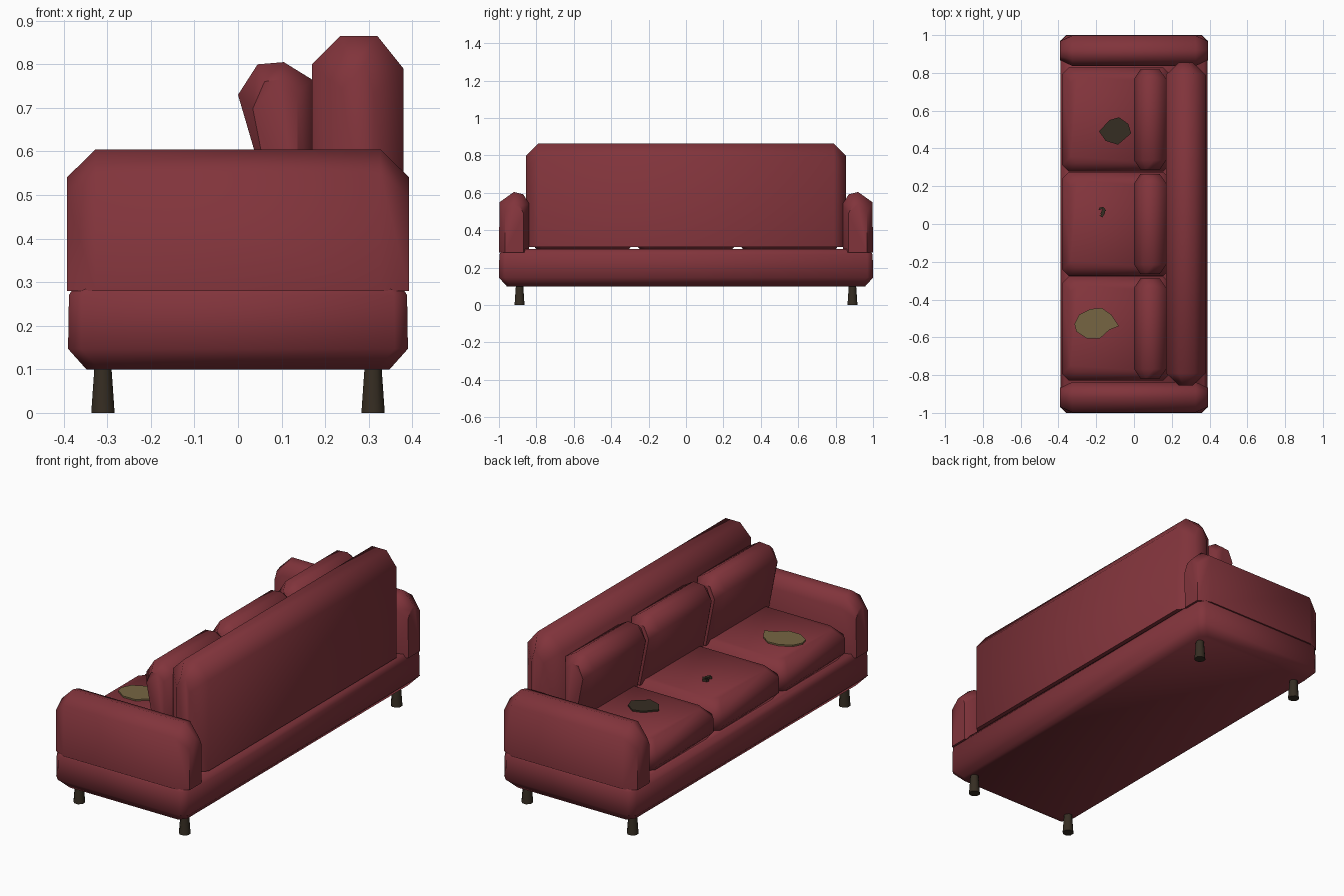
import bpy, bmesh, math
from mathutils import Vector

if "Cube" in bpy.data.objects:
    bpy.data.objects.remove(bpy.data.objects["Cube"], do_unlink=True)


def make_material(name, rgb):
    m = bpy.data.materials.new(name)
    m.use_nodes = True
    m.diffuse_color = (*rgb, 1)
    m.node_tree.nodes["Principled BSDF"].inputs["Base Color"].default_value = (*rgb, 1)
    m.node_tree.nodes["Principled BSDF"].inputs["Roughness"].default_value = 0.8
    return m


RED = make_material("red upholstery", (0.22, 0.034, 0.044))
WOOD = make_material("dark wood", (0.036, 0.026, 0.016))
OLIVE = make_material("olive stain", (0.18, 0.13, 0.055))


def loft(name, sections, mat, smooth=50):
    """Skin a list of closed rings and cap both ends."""
    bm = bmesh.new()
    rings = [[bm.verts.new(p) for p in ring] for ring in sections]
    n = len(rings[0])
    for a, b in zip(rings, rings[1:]):
        for i in range(n):
            j = (i + 1) % n
            bm.faces.new((a[i], a[j], b[j], b[i]))
    bm.faces.new(rings[0])
    bm.faces.new(rings[-1])
    bmesh.ops.recalc_face_normals(bm, faces=bm.faces)
    mesh = bpy.data.meshes.new(name)
    bm.to_mesh(mesh)
    bm.free()
    mesh.materials.append(mat)
    obj = bpy.data.objects.new(name, mesh)
    bpy.context.collection.objects.link(obj)
    if smooth:
        bpy.ops.object.select_all(action="DESELECT")
        obj.select_set(True)
        bpy.context.view_layer.objects.active = obj
        bpy.ops.object.shade_smooth_by_angle(angle=math.radians(smooth))
    return obj


def octagon(x0, x1, y0, y1, z, inset, cut):
    """Rectangle with cut corners at height z."""
    x0, x1, y0, y1 = x0 + inset, x1 - inset, y0 + inset, y1 - inset
    return [(x0 + cut, y0, z), (x1 - cut, y0, z), (x1, y0 + cut, z), (x1, y1 - cut, z),
            (x1 - cut, y1, z), (x0 + cut, y1, z), (x0, y1 - cut, z), (x0, y0 + cut, z)]


def shrink(profile, su, drop):
    """Narrow a (u, z) profile, lower its top and keep its foot level."""
    us = [u for u, _ in profile]
    zs = [z for _, z in profile]
    mid, low, high = (min(us) + max(us)) / 2, min(zs), max(zs)
    k = 1 - drop / (high - low)
    return [(mid + (u - mid) * su, low + (z - low) * k) for u, z in profile]


def padded(name, profile, axis, lo, hi, soft, su, drop):
    """Upholstered bar: profile swept along an axis with tapered ends."""
    small = shrink(profile, su, drop)
    stations = [(lo, small), (lo + soft, profile), (hi - soft, profile), (hi, small)]
    place = (lambda t, u, z: (t, u, z)) if axis == "x" else (lambda t, u, z: (u, t, z))
    return loft(name, [[place(t, u, z) for u, z in prof] for t, prof in stations], RED)


# Base with chamfered rim
loft("base", [octagon(-0.39, 0.39, -1, 1, z, i, 0.03)
              for z, i in ((0.10, 0.042), (0.147, 0), (0.27, 0.002), (0.30, 0.02))], RED)

# Arms
arm_profile = [(0.84, 0.28), (0.837, 0.54), (0.87, 0.592), (0.92, 0.605), (0.997, 0.55), (1.0, 0.28)]
for side, label in ((1, "back_side"), (-1, "front_side")):
    padded("arm_" + label, [(side * y, z) for y, z in arm_profile], "x", -0.393, 0.393, 0.066, 0.62, 0.065)

# Backrest
padded("backrest", [(0.17, 0.31), (0.17, 0.80), (0.235, 0.865), (0.32, 0.865), (0.38, 0.79), (0.38, 0.31)],
       "y", -0.855, 0.855, 0.065, 0.35, 0.065)

# Seat and back cushions
back_profile = [(0.085, 0.44), (0.0, 0.73), (0.045, 0.80), (0.105, 0.805), (0.17, 0.765), (0.17, 0.44)]
for n, y in enumerate((-0.553, 0, 0.553)):
    loft(f"seat_cushion_{n}", [octagon(-0.38, 0.19, y - 0.275, y + 0.275, z, i, 0.035)
                               for z, i in ((0.295, 0.03), (0.335, 0), (0.41, 0), (0.462, 0.045))], RED)
    padded(f"back_cushion_{n}", back_profile, "y", y - 0.265, y + 0.265, 0.05, 0.6, 0.04)

# Splayed legs
for sx in (-1, 1):
    for sy in (-1, 1):
        rings = [[(sx * 0.31 + r * math.cos(a), sy * 0.89 + r * math.sin(a), z)
                  for a in (math.tau * k / 8 + math.pi / 8 for k in range(8))]
                 for r, z in ((0.029, 0), (0.02, 0.12))]
        loft(f"leg_{'front' if sx < 0 else 'back'}_{'left' if sy < 0 else 'right'}", rings, WOOD)


# Stains lying on the seats
def stain(name, outline, mat):
    loft(name, [[(x, y, z) for x, y in outline] for z in (0.461, 0.470)], mat, 0)


stain("dark_stain", [(-0.185, 0.49), (-0.13, 0.55), (-0.08, 0.565), (-0.03, 0.53),
                     (-0.015, 0.48), (-0.085, 0.42), (-0.15, 0.44)], WOOD)
stain("olive_stain", [(-0.315, -0.53), (-0.29, -0.48), (-0.23, -0.45), (-0.17, -0.445), (-0.12, -0.48),
                      (-0.08, -0.54), (-0.13, -0.56), (-0.18, -0.605), (-0.25, -0.605), (-0.305, -0.57)], OLIVE)

# Small crooked scrap on the middle seat
path = [(-0.185, 0.08), (-0.165, 0.085), (-0.15, 0.065), (-0.18, 0.05), (-0.165, 0.04)]
half = Vector((0.003, 0.006, 0))
top = [Vector((x, y, 0)) + half for x, y in path]
low = [Vector((x, y, 0)) - half for x, y in reversed(path)]
loft("scrap", [[(p.x, p.y, z) for p in top + low] for z in (0.461, 0.475)], WOOD, 0)
